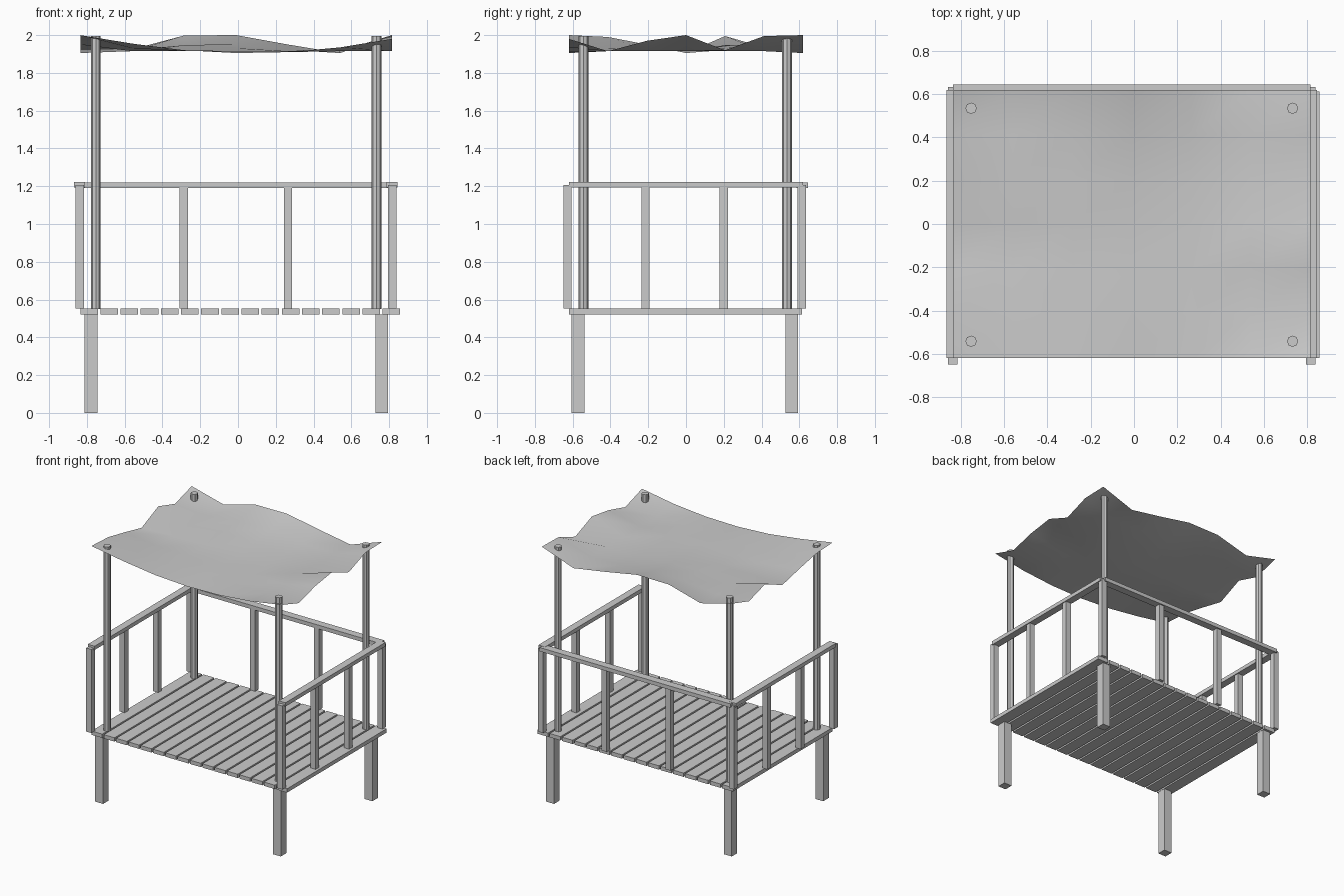
import bpy, bmesh

if "Cube" in bpy.data.objects:
    bpy.data.objects.remove(bpy.data.objects["Cube"])


def box(name, x0, x1, y0, y1, z0, z1):
    bm = bmesh.new()
    bmesh.ops.create_cube(bm, size=1)
    for v in bm.verts:
        v.co = (x1 if v.co.x > 0 else x0, y1 if v.co.y > 0 else y0, z1 if v.co.z > 0 else z0)
    return finish(name, bm)


def finish(name, bm):
    me = bpy.data.meshes.new(name)
    bm.to_mesh(me)
    bm.free()
    ob = bpy.data.objects.new(name, me)
    bpy.context.collection.objects.link(ob)
    return ob


# Legs
for x in (-0.778, 0.761):
    for y in (-0.572, 0.56):
        box("leg", x - 0.034, x + 0.034, y - 0.034, y + 0.034, 0, 0.522)

# Deck planks
for i in range(16):
    x = -0.835 + i * 0.1067
    box("deck_plank", x, x + 0.093, -0.62, 0.613, 0.522, 0.552)

# Railing posts on the left, right and back
PX = (-0.838, -0.287, 0.265, 0.816)
PY = (-0.627, -0.214, 0.2, 0.612)
spots = [(x, y) for x in PX for y in PY if x in (PX[0], PX[3]) or y == PY[3]]
for x, y in spots:
    box("railing_post", x - 0.022, x + 0.022, y - 0.022, y + 0.022, 0.552, 1.206)

# Hand rails
for x in (PX[0], PX[3]):
    box("side_rail", x - 0.029, x + 0.029, -0.62, 0.62, 1.192, 1.222)
box("back_rail", -0.836, 0.815, 0.585, 0.645, 1.19, 1.22)

# Canopy poles
for x in (-0.753, 0.733):
    for y in (-0.542, 0.535):
        bpy.ops.mesh.primitive_cylinder_add(vertices=8, radius=0.026, depth=1.446,
                                            location=(x, y, 1.273))
        bpy.context.object.name = "canopy_pole"
        bpy.ops.object.shade_smooth_by_angle()

# Cloth canopy: wavy edges blended across a 6 x 6 sheet
front = [2.0, 1.955, 1.92, 1.905, 1.91, 1.935, 1.98]
back = [1.995, 1.925, 1.998, 2.0, 1.95, 1.905, 2.0]
left = [2.0, 1.99, 1.95, 1.905, 1.995, 1.935, 1.995]
right = [1.98, 1.915, 1.97, 2.0, 1.92, 1.995, 2.0]
bm = bmesh.new()
grid = []
for j in range(7):
    t = j / 6
    row = []
    for i in range(7):
        s = i / 6
        z = (1 - t) * front[i] + t * back[i] + (1 - s) * left[j] + s * right[j]
        z -= (1 - t) * ((1 - s) * front[0] + s * front[6]) + t * ((1 - s) * back[0] + s * back[6])
        z = min(2.0, max(1.915 if 0 < i < 6 and 0 < j < 6 else 1.9, z))
        row.append(bm.verts.new((-0.835 + 1.65 * s, -0.62 + 1.24 * t, z)))
    grid.append(row)
for j in range(6):
    for i in range(6):
        f = bm.faces.new((grid[j][i], grid[j][i + 1], grid[j + 1][i + 1], grid[j + 1][i]))
        f.smooth = True
finish("canopy", bm)
